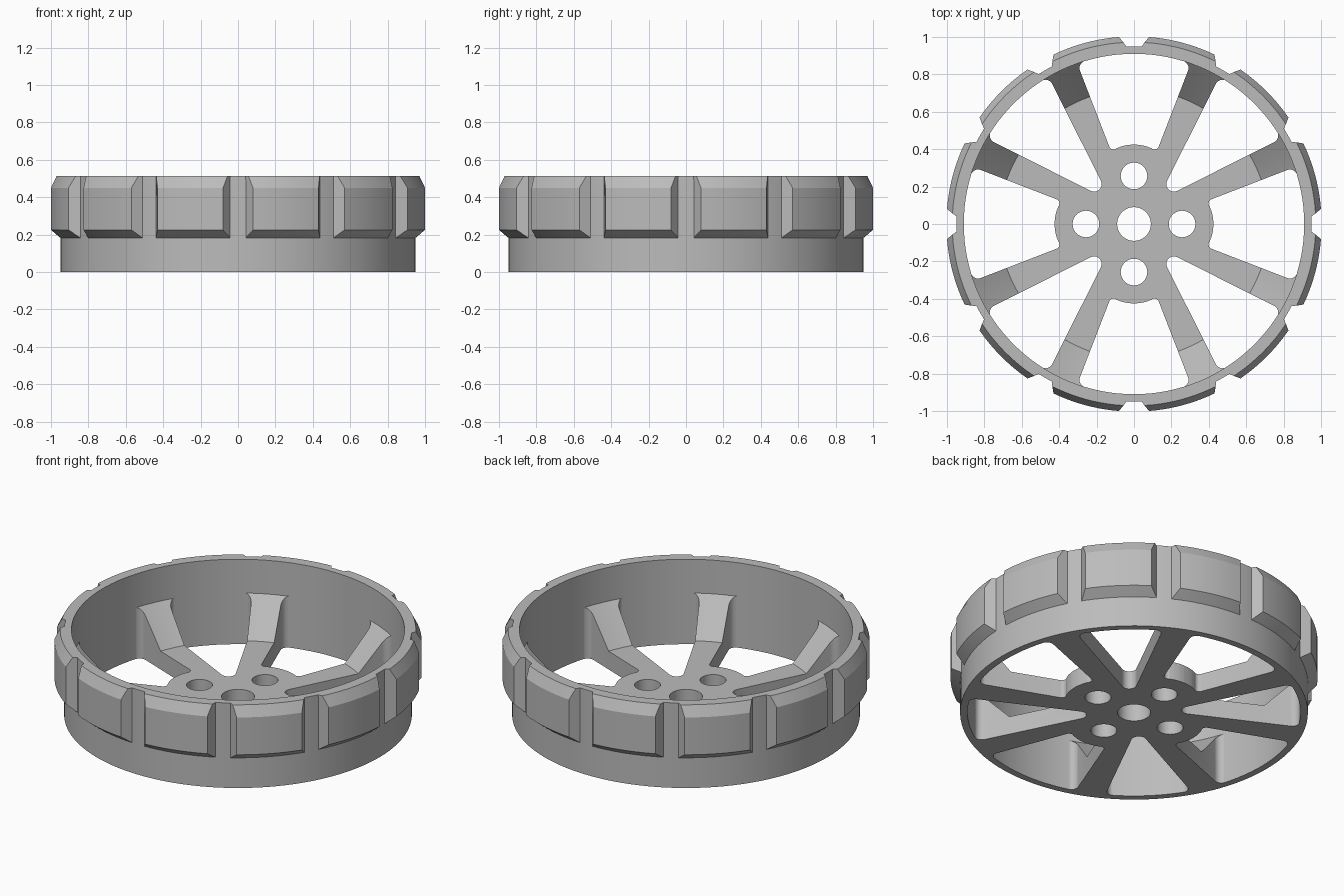
import bpy, bmesh
from math import sin, cos, tan, pi, radians
from mathutils import Vector, Matrix

cube = bpy.data.objects.get("Cube")
if cube:
    bpy.data.objects.remove(cube, do_unlink=True)

grey = bpy.data.materials.new("plain grey")
grey.use_nodes = True
colour = (0.5, 0.5, 0.5, 1)
grey.diffuse_color = colour
grey.node_tree.nodes["Principled BSDF"].inputs["Base Color"].default_value = colour


def make_object(name, bm):
    bmesh.ops.recalc_face_normals(bm, faces=bm.faces)
    mesh = bpy.data.meshes.new(name)
    bm.to_mesh(mesh)
    bm.free()
    mesh.materials.append(grey)
    obj = bpy.data.objects.new(name, mesh)
    bpy.context.collection.objects.link(obj)
    return obj


def select(obj):
    bpy.ops.object.select_all(action='DESELECT')
    obj.select_set(True)
    bpy.context.view_layer.objects.active = obj


def smooth(obj):
    select(obj)
    bpy.ops.object.shade_smooth_by_angle(angle=radians(25))


def revolve(name, profile, steps=128):
    """Turn a closed (radius, height) profile around z."""
    bm = bmesh.new()
    rings = [[bm.verts.new((r * cos(2 * pi * i / steps), r * sin(2 * pi * i / steps), z))
              for r, z in profile] for i in range(steps)]
    n = len(profile)
    for i in range(steps):
        a, b = rings[i], rings[(i + 1) % steps]
        for j in range(n):
            k = (j + 1) % n
            bm.faces.new((a[j], b[j], b[k], a[k]))
    return make_object(name, bm)


def polar(r, degrees):
    return Vector((r * cos(radians(degrees)), r * sin(radians(degrees))))


def rounded(corners, steps=8):
    """Outline from (point, fillet radius) corners."""
    outline = []
    for i, (p, r) in enumerate(corners):
        if r == 0:
            outline.append(p)
            continue
        u = (corners[i - 1][0] - p).normalized()
        v = (corners[(i + 1) % len(corners)][0] - p).normalized()
        half = u.angle(v) / 2
        centre = p + (u + v).normalized() * r / sin(half)
        start = p + u * r / tan(half) - centre
        end = p + v * r / tan(half) - centre
        sweep = start.angle(end)
        for s in range(steps + 1):
            t = s / steps
            outline.append(centre + (start * sin((1 - t) * sweep) + end * sin(t * sweep)) / sin(sweep))
    return outline


def add_prism(bm, outline, turn):
    m = Matrix.Rotation(radians(turn), 3, 'Z')
    face = bm.faces.new([bm.verts.new(m @ Vector((p.x, p.y, -0.1))) for p in outline])
    top = bmesh.ops.extrude_face_region(bm, geom=[face])["geom"]
    bmesh.ops.translate(bm, vec=(0, 0, 0.7),
                        verts=[v for v in top if isinstance(v, bmesh.types.BMVert)])


def outer_arc(half):
    """Outer side of a window, with filleted ends, hidden just inside the rim wall."""
    return [(polar(0.912, half * (i / 3 - 1)), 0.04 if i in (0, 6) else 0) for i in range(7)]


# Rim
smooth(revolve("rim", [(0.95, 0), (0.95, 0.512), (0.91, 0.512), (0.91, 0)]))

# Hub and spokes: a dished plate with windows and bolt holes cut through
spokes = revolve("hub_and_spokes",
                 [(0.09, 0), (0.935, 0), (0.935, 0.335), (0.72, 0.11), (0.09, 0.11)])

inner = Vector((0.375, 0.117))
boss = [(Vector((0.2, 0)) + polar(0.225, a), 0) for a in (24, 16, 8, 0, -8, -16, -24)]
axis_window = rounded(outer_arc(19.5) + [(inner, 0.025)] + boss
                      + [(Vector((inner.x, -inner.y)), 0.025)])
diagonal_window = rounded(outer_arc(14.9) + [(Vector((0.174, 0)), 0.04)])
bolt_hole = [Vector((0.257, 0)) + polar(0.071, i * 7.5) for i in range(48)]

bm = bmesh.new()
for turn in range(0, 360, 90):
    add_prism(bm, axis_window, turn)
    add_prism(bm, diagonal_window, turn + 45)
    add_prism(bm, bolt_hole, turn)
cutter = make_object("window_cutter", bm)
cutter.hide_render = True

cut = spokes.modifiers.new("windows", 'BOOLEAN')
cut.operation = 'DIFFERENCE'
cut.solver = 'EXACT'
cut.object = cutter
select(spokes)
bpy.ops.object.modifier_apply(modifier=cut.name)
bpy.data.objects.remove(cutter, do_unlink=True)
smooth(spokes)

# Tread pads: (radius, height, half angle) section swept along the rim
section = [(0.945, 0.178, 12.7), (1.003, 0.225, 10.4), (1.003, 0.45, 10.4),
           (0.972, 0.512, 11.7), (0.945, 0.512, 12.7)]
for number in range(12):
    bm = bmesh.new()
    columns = []
    for i in range(11):
        t = i / 5 - 1
        column = []
        for r, z, half in section:
            p = polar(r, 15 + 30 * number + t * half)
            column.append(bm.verts.new((p.x, p.y, z)))
        columns.append(column)
    for a, b in zip(columns, columns[1:]):
        for j in range(len(section)):
            k = (j + 1) % len(section)
            bm.faces.new((a[j], b[j], b[k], a[k]))
    bm.faces.new(columns[0])
    bm.faces.new(columns[-1])
    smooth(make_object(f"tread_pad_{number + 1}", bm))
